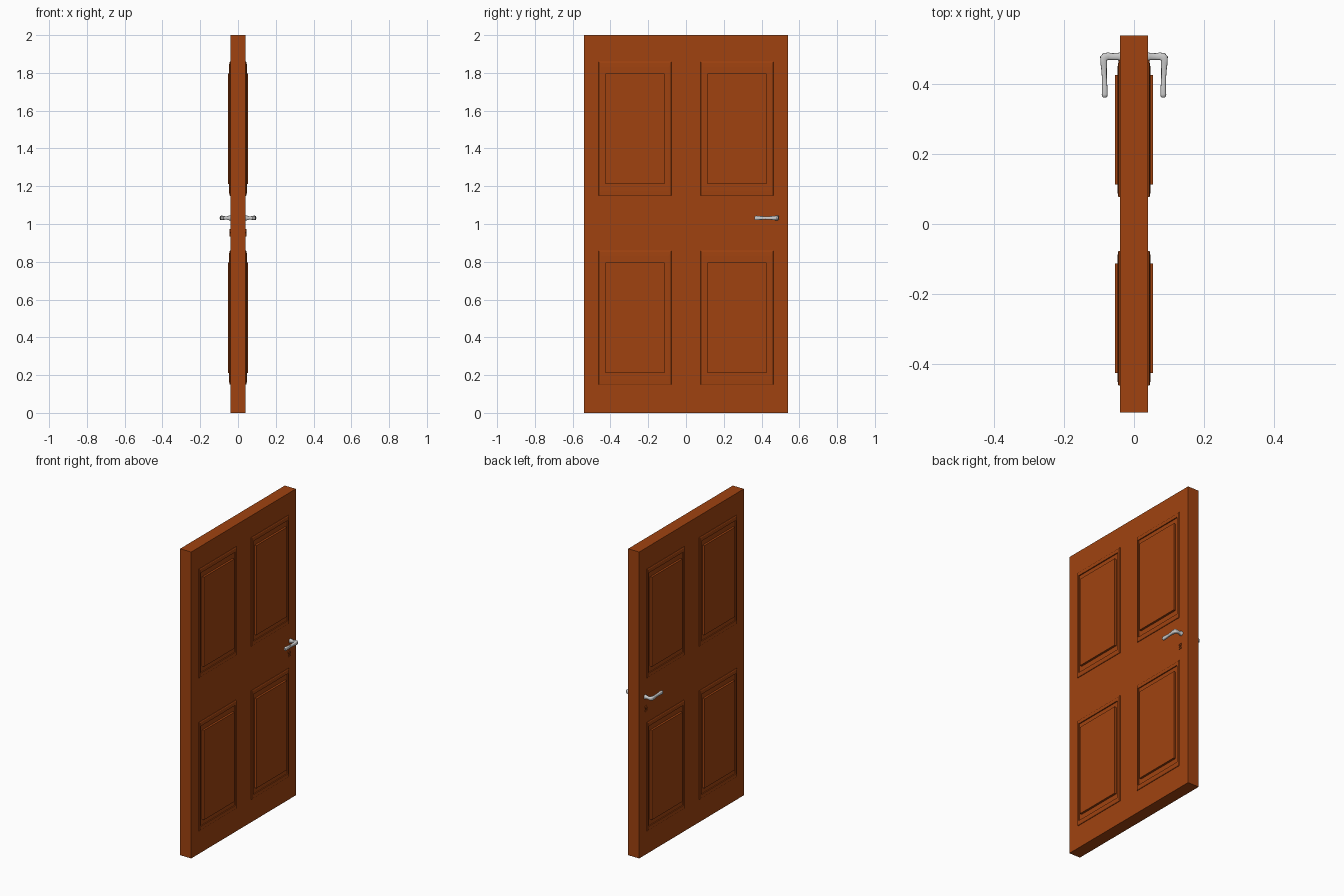
import bpy, bmesh
from math import cos, sin, pi, copysign
from mathutils import Vector

if "Cube" in bpy.data.objects:
    bpy.data.objects.remove(bpy.data.objects["Cube"])

wood = bpy.data.materials.new("wood")
wood.diffuse_color = (0.35, 0.055, 0.005, 1)
wood.use_nodes = True
wood.node_tree.nodes["Principled BSDF"].inputs["Base Color"].default_value = wood.diffuse_color


def loft(name, rings, mat=None, smooth=False):
    """Skin a list of equal-length closed rings and cap both ends."""
    bm = bmesh.new()
    loops = [[bm.verts.new(p) for p in r] for r in rings]
    n = len(loops[0])
    for a, b in zip(loops, loops[1:]):
        for i in range(n):
            j = (i + 1) % n
            bm.faces.new((a[i], a[j], b[j], b[i]))
    bm.faces.new(loops[0])
    bm.faces.new(loops[-1])
    bmesh.ops.recalc_face_normals(bm, faces=bm.faces)
    me = bpy.data.meshes.new(name)
    bm.to_mesh(me)
    bm.free()
    ob = bpy.data.objects.new(name, me)
    bpy.context.collection.objects.link(ob)
    if mat:
        me.materials.append(mat)
    if smooth:
        bpy.ops.object.select_all(action='DESELECT')
        ob.select_set(True)
        bpy.context.view_layer.objects.active = ob
        bpy.ops.object.shade_smooth_by_angle(angle=0.7)
    return ob


def rect(x, cy, cz, hy, hz):
    return [(x, cy + sy * hy, cz + sz * hz)
            for sy, sz in ((-1, -1), (1, -1), (1, 1), (-1, 1))]


# Door slab
loft("door_slab", [rect(-0.04, 0, 1, 0.54, 1), rect(0.04, 0, 1, 0.54, 1)], wood)

# Raised panels: outer moulding, groove, raised field (half y, half z, x)
panel = [(0.193, 0.355, 0.039), (0.193, 0.355, 0.043), (0.190, 0.350, 0.046),
         (0.178, 0.327, 0.047), (0.178, 0.327, 0.0405),
         (0.157, 0.292, 0.0405), (0.157, 0.292, 0.054)]
for side, sname in ((1, "right"), (-1, "left")):
    for cz, zname in ((0.504, "lower"), (1.504, "upper")):
        for cy, yname in ((-0.27, "front"), (0.27, "back")):
            loft(f"panel_{zname}_{yname}_{sname}",
                 [rect(side * x, cy, cz, hy, hz) for hy, hz, x in panel], wood)

# Lever handles: path point (x, y), tangent direction, half width, half height
lever = [((0.039, 0.480), (1, 0), 0.012, 0.014),
         ((0.048, 0.480), (1, 0), 0.010, 0.012),
         ((0.062, 0.480), (1, 0), 0.0095, 0.008),
         ((0.074, 0.481), (1, 0), 0.0105, 0.010),
         ((0.083, 0.479), (1, -0.5), 0.012, 0.012),
         ((0.087, 0.474), (0.6, -1), 0.0115, 0.012),
         ((0.0868, 0.462), (0, -1), 0.0095, 0.011),
         ((0.086, 0.445), (0, -1), 0.008, 0.009),
         ((0.085, 0.420), (0, -1), 0.007, 0.008),
         ((0.084, 0.395), (0, -1), 0.0075, 0.010),
         ((0.084, 0.372), (0, -1), 0.0085, 0.012),
         ((0.084, 0.366), (0, -1), 0.0075, 0.011),
         ((0.084, 0.363), (0, -1), 0.005, 0.008)]


def section(side, point, tangent, w, h, n=16):
    """Rounded-square section across the lever path."""
    t = Vector(tangent).normalized()
    ring = []
    for k in range(n):
        c, s = cos(2 * pi * k / n), sin(2 * pi * k / n)
        u = w * copysign(abs(c) ** 0.6, c)
        v = h * copysign(abs(s) ** 0.6, s)
        ring.append((side * (point[0] - t.y * u), point[1] + t.x * u, 1.032 + v))
    return ring


for side, sname in ((1, "right"), (-1, "left")):
    loft(f"lever_handle_{sname}", [section(side, *row) for row in lever], smooth=True)

# Keyhole escutcheons: round head over a flared foot, with a sunken centre
head = [(0.011 * cos(a), 0.011 * sin(a) + 0.009)
        for a in (pi * (-0.3 + 1.6 * k / 12) for k in range(13))]
keyhole = head + [(-0.009, -0.020), (0.009, -0.020)]
for side, sname in ((1, "right"), (-1, "left")):
    rings = [[(side * x, 0.47 + f * y, 0.953 + f * z) for y, z in keyhole]
             for f, x in ((1, 0.039), (1, 0.044), (0.7, 0.044), (0.7, 0.0405))]
    loft(f"keyhole_{sname}", rings, wood)
